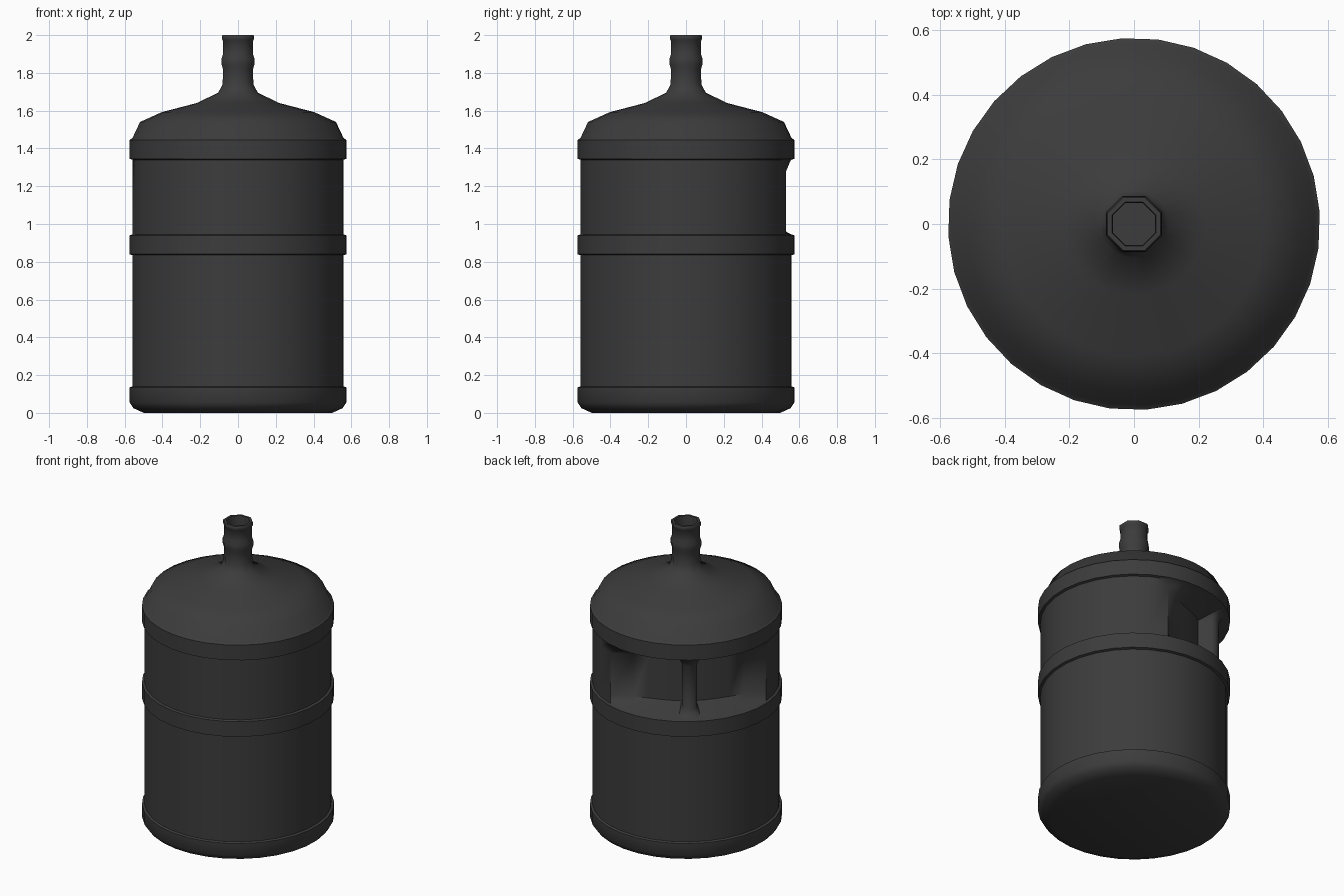
import bpy, bmesh, math
from mathutils import Vector

if "Cube" in bpy.data.objects:
    bpy.data.objects.remove(bpy.data.objects["Cube"])

SIDES, STEP = 32, math.radians(11.25)
PHASE = math.radians(3.75)
GRIP = 11                     # column index of the grip, at 127.5 degrees
FLOOR = {0: .405, 1: .41, 2: .415, 3: .43, 4: .465}   # recess radius by column offset

mat = bpy.data.materials.new("dark_plastic")
mat.diffuse_color = (0.045, 0.045, 0.045, 1)
mat.use_nodes = True
mat.node_tree.nodes["Principled BSDF"].inputs["Base Color"].default_value = mat.diffuse_color


def finish(bm, name, angle):
    bmesh.ops.recalc_face_normals(bm, faces=bm.faces)
    me = bpy.data.meshes.new(name)
    bm.to_mesh(me)
    bm.free()
    ob = bpy.data.objects.new(name, me)
    bpy.context.collection.objects.link(ob)
    me.materials.append(mat)
    bpy.ops.object.select_all(action='DESELECT')
    ob.select_set(True)
    bpy.context.view_layer.objects.active = ob
    bpy.ops.object.shade_smooth_by_angle(angle=math.radians(angle))
    return ob


def ring(bm, r, z, n, phase, recess=False):
    vs = []
    for i in range(n):
        rad = FLOOR.get(abs(i - GRIP), r) if recess else r
        a = phase + i * math.tau / n
        vs.append(bm.verts.new((rad * math.cos(a), rad * math.sin(a), z)))
    return vs


def skin(bm, rings):
    for a, b in zip(rings, rings[1:]):
        n = len(a)
        for i in range(n):
            j = (i + 1) % n
            bm.faces.new((a[i], a[j], b[j], b[i]))


def loop_edges(bm, vs):
    return [bm.edges.get((vs[i - 1], vs[i])) for i in range(len(vs))]


# Bottle body: base, three bands, recessed panel and shoulder
bm = bmesh.new()
body = [(.50, 0), (.555, .025), (.575, .055), (.575, .135), (.56, .14),
        (.56, .835), (.575, .84), (.575, .94), (.56, .945),
        (.56, 1.0, True), (.56, 1.28, True),
        (.56, 1.34), (.575, 1.345), (.575, 1.445), (.56, 1.455),
        (.52, 1.54), (.405, 1.592), (.22, 1.64), (.105, 1.695)]
rows = [ring(bm, p[0], p[1], SIDES, PHASE, len(p) == 3) for p in body]
skin(bm, rows)
bm.faces.new(rows[0])

# Eight-sided neck with a bead, a lip and a hollow mouth
neck = [(.088, 1.74), (.086, 1.82), (.094, 1.845), (.094, 1.875), (.086, 1.90),
        (.086, 1.97), (.092, 1.978), (.092, 1.995), (.088, 2.0),
        (.073, 2.0), (.07, 1.97), (.07, 1.72)]
necks = [ring(bm, r, z, 8, math.pi / 8) for r, z in neck]
skin(bm, necks)
bm.faces.new(necks[-1])
bmesh.ops.bridge_loops(bm, edges=loop_edges(bm, rows[-1]) + loop_edges(bm, necks[0]))
finish(bm, "bottle_body", 50)

# Upright grip in the recess, flared at both ends
bm = bmesh.new()
a = PHASE + GRIP * STEP
out, side = Vector((math.cos(a), math.sin(a), 0)), Vector((-math.sin(a), math.cos(a), 0))
sections = []
for z, w, r in [(.945, .085, .55), (.965, .06, .53), (1.0, .045, .515),
                (1.28, .045, .515), (1.32, .06, .53), (1.34, .085, .55)]:
    pts = [(-w, .38), (-w, r - .03), (-w * .6, r), (w * .6, r), (w, r - .03), (w, .38)]
    sections.append([bm.verts.new(side * s + out * d + Vector((0, 0, z))) for s, d in pts])
skin(bm, sections)
bm.faces.new(sections[0])
bm.faces.new(sections[-1])
finish(bm, "recessed_grip", 60)
